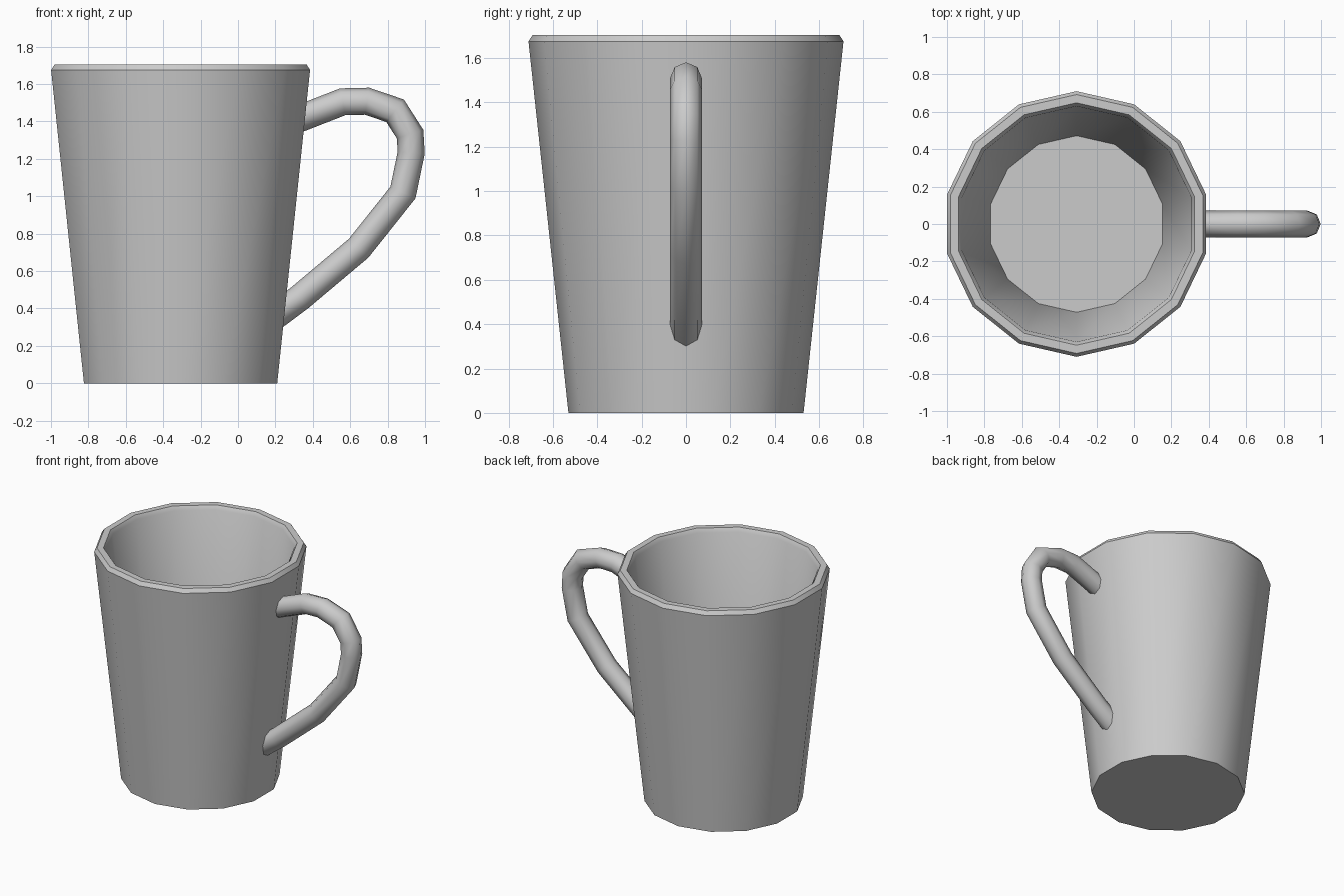
import bpy, bmesh, math
from mathutils import Vector

if "Cube" in bpy.data.objects:
    bpy.data.objects.remove(bpy.data.objects["Cube"])

CUP_X = -0.307   # cup axis
SIDES = 14       # cup is a 14-sided cone
TUBE = 8         # handle cross-section sides
TUBE_R = 0.072


def finish(name, bm, angle=35):
    bmesh.ops.recalc_face_normals(bm, faces=bm.faces)
    mesh = bpy.data.meshes.new(name)
    bm.to_mesh(mesh)
    bm.free()
    obj = bpy.data.objects.new(name, mesh)
    bpy.context.collection.objects.link(obj)
    bpy.ops.object.select_all(action='DESELECT')
    obj.select_set(True)
    bpy.context.view_layer.objects.active = obj
    bpy.ops.object.shade_smooth_by_angle(angle=math.radians(angle))
    return obj


def skin(bm, rings):
    # bridge successive rings and cap both ends
    loops = [[bm.verts.new(p) for p in ring] for ring in rings]
    for a, b in zip(loops, loops[1:]):
        n = len(a)
        for i in range(n):
            j = (i + 1) % n
            bm.faces.new((a[i], a[j], b[j], b[i]))
    bm.faces.new(loops[0])
    bm.faces.new(loops[-1])


# Cup: outer wall, bevelled rim, inner wall and floor
profile = [(0.53, 0), (0.71, 1.675), (0.692, 1.703),
           (0.648, 1.703), (0.63, 1.675), (0.472, 0.06)]
rings = []
for r, z in profile:
    angles = [math.pi / 2 + math.tau * i / SIDES for i in range(SIDES)]
    rings.append([Vector((CUP_X + r * math.cos(a), r * math.sin(a), z)) for a in angles])
bm = bmesh.new()
skin(bm, rings)
finish("cup_body", bm)

# Handle: tube swept along an ear-shaped path, ends buried in the cup wall
path = [(0.355, 1.425), (0.56, 1.505), (0.69, 1.508), (0.84, 1.457), (0.92, 1.332),
        (0.926, 1.233), (0.882, 1.02), (0.645, 0.722), (0.33, 0.457), (0.22, 0.375)]
pts = [Vector((x, 0, z)) for x, z in path]
rings = []
for k, p in enumerate(pts):
    before = (p - pts[max(k - 1, 0)]).normalized()
    after = (pts[min(k + 1, len(pts) - 1)] - p).normalized()
    tangent = (before + after).normalized()
    side = Vector((0, 1, 0))
    out = side.cross(tangent)
    miter = 1 / max(tangent.dot(after), tangent.dot(before), 0.7)
    ring = []
    for i in range(TUBE):
        a = math.tau * i / TUBE
        v = p + out * (TUBE_R * miter * math.cos(a)) + side * (TUBE_R * math.sin(a))
        if k in (0, len(pts) - 1):
            # slide end points along the tube to sit inside the sloping wall
            for _ in range(4):
                wall = CUP_X + 0.975 * (0.53 + 0.1075 * v.z) - 0.03
                v = v + tangent * ((wall - v.x) / tangent.x)
        ring.append(v)
    rings.append(ring)
bm = bmesh.new()
skin(bm, rings)
finish("handle", bm, 50)
